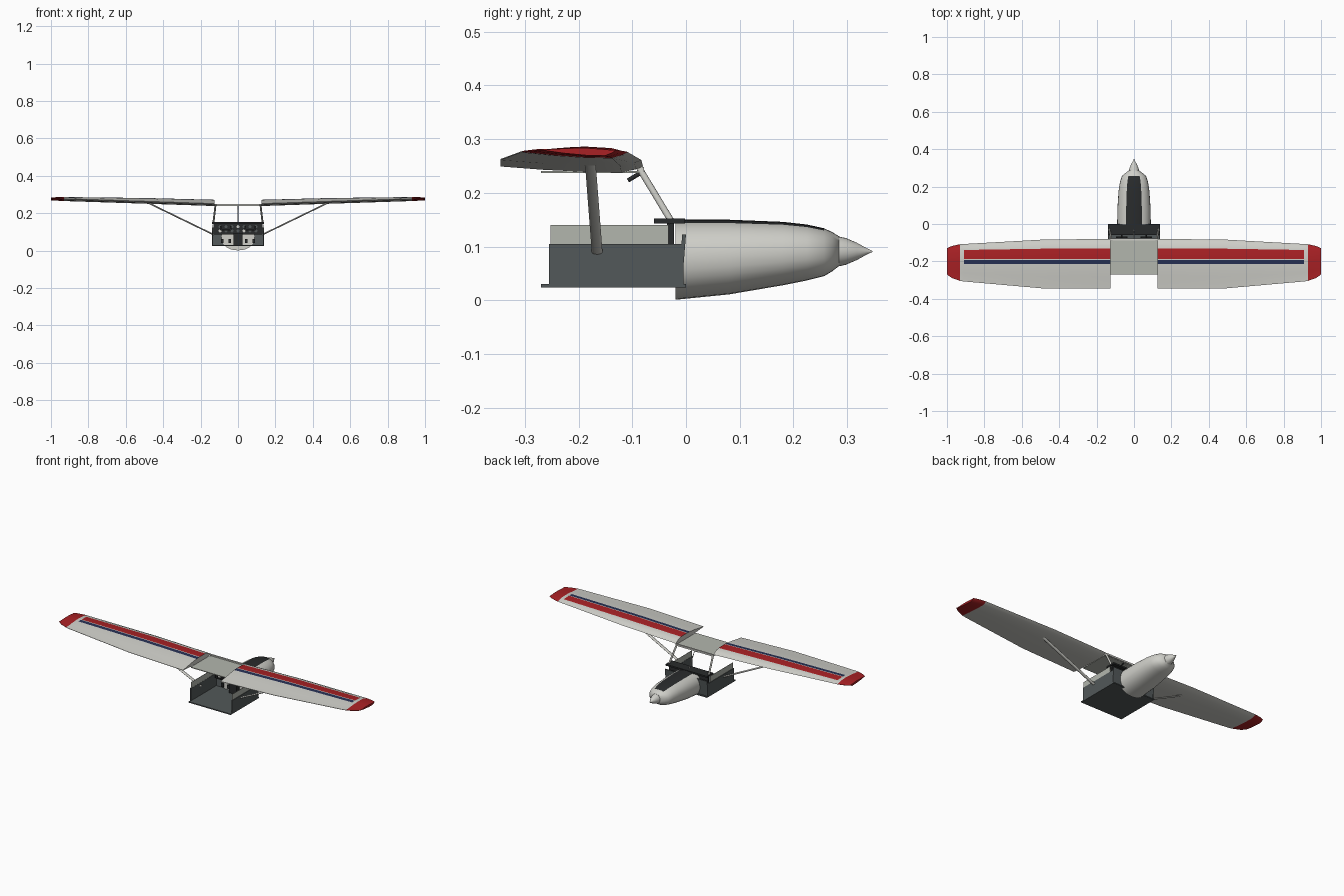
import bpy, bmesh, math
from mathutils import Vector

cube = bpy.data.objects.get("Cube")
if cube:
    bpy.data.objects.remove(cube)


def material(name, r, g, b, a=1.0):
    m = bpy.data.materials.new(name)
    m.use_nodes = True
    m.diffuse_color = (r, g, b, a)
    bsdf = m.node_tree.nodes["Principled BSDF"]
    bsdf.inputs["Base Color"].default_value = (r, g, b, 1)
    bsdf.inputs["Alpha"].default_value = a
    return m


WHITE = material("off_white", .62, .62, .58)
RED = material("red", .40, .015, .018)
BLUE = material("navy", .02, .03, .09)
GREY = material("slate_grey", .085, .098, .10)
BLACK = material("charcoal", .022, .024, .025)
GLASS = material("clear_panel", .45, .47, .42, .55)


def finish(name, bm, mats, smooth=None):
    bmesh.ops.recalc_face_normals(bm, faces=bm.faces)
    mesh = bpy.data.meshes.new(name)
    bm.to_mesh(mesh)
    bm.free()
    for m in mats:
        mesh.materials.append(m)
    ob = bpy.data.objects.new(name, mesh)
    bpy.context.collection.objects.link(ob)
    if smooth:
        bpy.ops.object.select_all(action="DESELECT")
        ob.select_set(True)
        bpy.context.view_layer.objects.active = ob
        bpy.ops.object.shade_smooth_by_angle(angle=math.radians(smooth))
    return ob


def box(name, lo, hi, mat):
    bm = bmesh.new()
    bmesh.ops.create_cube(bm, size=1)
    for v in bm.verts:
        v.co = [a + (b - a) * (c + .5) for a, b, c in zip(lo, hi, v.co)]
    return finish(name, bm, [mat])


def rod(name, a, b, wide, thin, mat, sides=12):
    # Elliptical bar, long axis of its section along y
    a, b = Vector(a), Vector(b)
    d = (b - a).normalized()
    u = (Vector((0, 1, 0)) - d * d.y).normalized()
    if abs(d.y) > .95:
        u = Vector((1, 0, 0))
    w = d.cross(u)
    bm = bmesh.new()
    ends = []
    for p in (a, b):
        ends.append([bm.verts.new(p + u * wide * math.cos(t) + w * thin * math.sin(t))
                     for t in (i * math.tau / sides for i in range(sides))])
    skin(bm, ends, True)
    return finish(name, bm, [mat], 40)


def skin(bm, rings, caps, rule=lambda s, i: 0):
    n = len(rings[0])
    for s, (r, q) in enumerate(zip(rings, rings[1:])):
        for i in range(n):
            j = (i + 1) % n
            f = bm.faces.new((r[i], r[j], q[j], q[i]))
            f.material_index = rule(s, i)
    if caps:
        bm.faces.new(rings[0])
        last = bm.faces.new(rings[-1])
        last.material_index = rule(len(rings) - 2, 0)


# Wing panels: flat-bottomed aerofoil, painted stripes and coloured tips
STATIONS = [  # x, leading edge, trailing edge, base height, thickness
    (.125, -.08, -.345, .237, .034), (.48, -.083, -.345, .249, .031),
    (.91, -.107, -.307, .263, .022), (.93, -.108, -.304, .264, .021),
    (.975, -.118, -.288, .266, .018), (1, -.13, -.27, .268, .014)]
STRIPES = [-.215, -.192, -.187, -.132]


def aerofoil(le, te, z, thick):
    chord = le - te
    front = min(STRIPES[-1], le - chord * .16)
    back = [te + (STRIPES[0] - te) * k / 4 for k in range(4)]
    top = back + [min(y, front) if y == STRIPES[-1] else y for y in STRIPES]
    top += [le - (le - front) * k for k in (.6, .3, .1)]

    def low(t):
        return z + .012 * max(0, 1 - t / .2) ** 2 + .012 * t * t

    def height(t):
        return thick * 4.05 * (.742 * math.sqrt(t) - .315 * t - .879 * t ** 2
                               + .711 * t ** 3 - .259 * t ** 4)

    pts = []
    for y in top:
        t = (le - y) / chord
        pts.append((y, z + max(height(t), .002) * .98 + .012 * t * t
                    if t > .3 else z + max(height(t), .012)))
    pts.append((le, low(0)))
    pts += [(le - chord * t, low(t)) for t in (.05, .15, .4, .7, 1)]
    return pts


def wing_paint(s, i):
    if s >= 3:
        return 1
    if s < 2 and i == 6:
        return 1
    return 2 if s < 2 and i == 4 else 0


for side, word in ((1, "left"), (-1, "right")):
    bm = bmesh.new()
    rings = [[bm.verts.new((side * x, y, z)) for y, z in aerofoil(*rest)]
             for x, *rest in STATIONS]
    skin(bm, rings, True, wing_paint)
    finish(word + "_wing", bm, [WHITE, RED, BLUE], 35)

# Centre roof panel and its front beam
box("roof_panel", (-.125, -.27, .237), (.125, -.085, .241), GLASS)
box("roof_front_beam", (-.125, -.088, .238), (.125, -.078, .248), WHITE)

# Engine cowl: rounded sections with a dark anti-glare strip on top
bm = bmesh.new()
N = 28
rings = []
for y, lo, hi, half in ((-.02, .001, .15, .09), (.08, .011, .15, .089),
                        (.18, .028, .146, .082), (.225, .037, .141, .075),
                        (.257, .045, .134, .064), (.272, .054, .127, .047),
                        (.285, .064, .119, .028)):
    ring = []
    for k in range(N):
        t = k * math.tau / N
        s, c = math.sin(t), math.cos(t)
        x = half * math.copysign(abs(s) ** .9, s)
        z = (lo + hi) / 2 + (hi - lo) / 2 * math.copysign(abs(c) ** .9, c)
        ring.append(bm.verts.new((x, y, z)))
    rings.append(ring)
skin(bm, rings, True, lambda s, i: int(s < 4 and i in (0, 1, N - 1, N - 2)))
finish("engine_cowl", bm, [WHITE, BLACK], 40)

# Spinner
bm = bmesh.new()
rings = [[bm.verts.new((r * math.cos(k * math.tau / 24), y,
                        .091 + r * math.sin(k * math.tau / 24))) for k in range(24)]
         for y, r in ((.283, .028), (.297, .025), (.318, .016), (.336, .006), (.347, .001))]
skin(bm, rings, True)
finish("spinner", bm, [WHITE], 40)

# Cabin tub: floor, side walls and firewall, open at the rear
box("cabin_floor", (-.14, -.27, .024), (.14, 0, .03), GREY)
firewall = box("firewall", (-.14, -.012, .03), (.14, -.005, .122), GREY)
for v in firewall.data.vertices:
    v.co.y += (v.co.z - .06) * .08
box("instrument_panel", (-.13, -.035, .085), (.13, -.022, .145), BLACK)
box("glareshield", (-.138, -.06, .143), (.138, -.002, .152), BLACK)

# Instruments on the panel
for row, z in enumerate((.105, .128)):
    for k in range(7):
        x = -.096 + k * .032
        rod("instrument_dial", (x, -.036, z), (x, -.041, z), .008, .008,
            WHITE if (k + row) % 4 == 0 else GREY)
box("centre_console", (-.025, -.05, .03), (.025, -.022, .095), BLACK)

for side, word in ((1, "left"), (-1, "right")):
    xs = sorted((side * .134, side * .14))
    box(word + "_cabin_wall", (xs[0], -.255, .03), (xs[1], -.005, .105), GREY)
    box(word + "_side_window", (side * .136 - .001, -.252, .105),
        (side * .136 + .001, -.033, .14), GLASS)
    # Struts, windshield pillars and control wheels
    rod(word + "_wing_strut", (side * .13, -.165, .085), (side * .48, -.178, .255),
        .01, .004, WHITE)
    rod(word + "_windshield_pillar", (side * .132, -.026, .145),
        (side * .12, -.087, .246), .006, .005, WHITE)
    rod(word + "_control_column", (side * .065, -.035, .112),
        (side * .065, -.072, .112), .004, .004, BLACK)
    for dx in (-.026, .026):
        box(word + "_wheel_grip", (side * .065 + dx - .004, -.076, .11),
            (side * .065 + dx + .004, -.068, .132), BLACK)
    box(word + "_wheel_bar", (side * .065 - .028, -.076, .107),
        (side * .065 + .028, -.068, .114), BLACK)
    for dx in (-.02, .02):
        box(word + "_pedal", (side * .065 + dx - .007, -.03, .04),
            (side * .065 + dx + .007, -.022, .062), BLACK)

# Windshield post and compass arm
rod("windshield_post", (0, -.03, .15), (0, -.084, .242), .002, .002, WHITE)
rod("compass_arm", (0, -.083, .238), (0, -.108, .223), .004, .003, BLACK)
